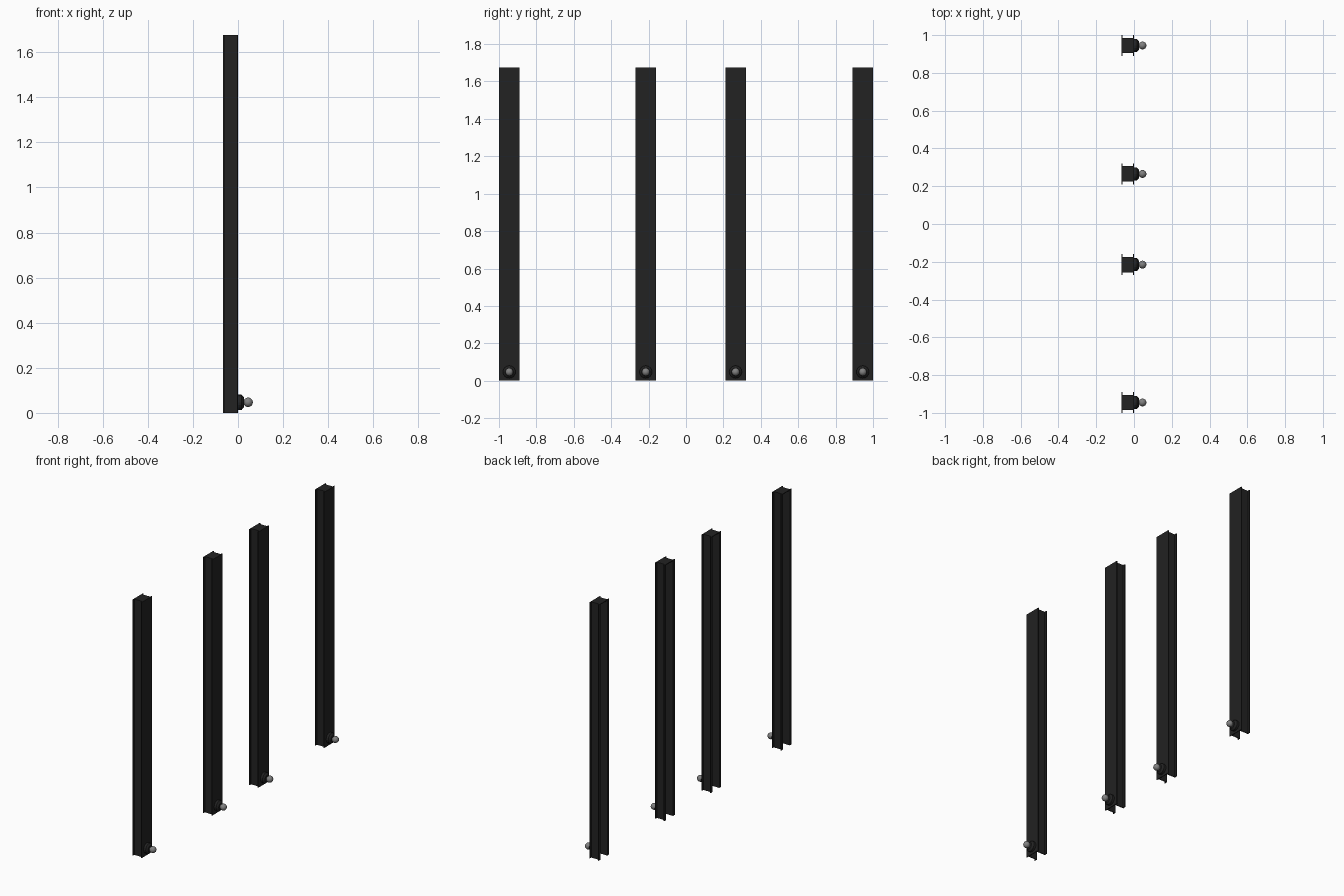
import bpy, bmesh, math
from mathutils import Matrix

if "Cube" in bpy.data.objects:
    bpy.data.objects.remove(bpy.data.objects["Cube"])

H, T = 1.676, 0.005            # post height, sheet thickness
XB, XF = -0.066, 0.001         # back and front of the channel
FL, WEB = 0.055, 0.041         # half widths: flange, channel


def material(name, c):
    m = bpy.data.materials.new(name)
    m.diffuse_color = (c, c, c, 1)
    m.use_nodes = True
    m.node_tree.nodes["Principled BSDF"].inputs["Base Color"].default_value = m.diffuse_color
    return m


black = material("black metal", 0.016)
grey = material("grey knob", 0.22)


def finish(bm, name, mat, smooth=False):
    bmesh.ops.recalc_face_normals(bm, faces=bm.faces)
    me = bpy.data.meshes.new(name)
    bm.to_mesh(me)
    bm.free()
    me.materials.append(mat)
    ob = bpy.data.objects.new(name, me)
    bpy.context.collection.objects.link(ob)
    for p in me.polygons:
        p.use_smooth = smooth
    return ob


def prism(name, profile, y, z0, z1):
    bm = bmesh.new()
    f = bm.faces.new([bm.verts.new((px, py + y, z0)) for px, py in profile])
    r = bmesh.ops.extrude_face_region(bm, geom=[f])
    for v in r["geom"]:
        if isinstance(v, bmesh.types.BMVert):
            v.co.z = z1
    return finish(bm, name, black)


def cone(bm, y, x0, x1, r0, r1):
    m = Matrix.Translation(((x0 + x1) / 2, y, 0.047)) @ Matrix.Rotation(math.pi / 2, 4, 'Y')
    bmesh.ops.create_cone(bm, cap_ends=True, segments=16, radius1=r0, radius2=r1,
                          depth=x1 - x0, matrix=m)


# hat-shaped channel, open to the back, with wide front flange and back lips
half = [(XF, FL), (XF - T, FL), (XF - T, WEB), (XB + T, WEB), (XB + T, FL),
        (XB, FL), (XB, WEB - T), (XF - T, WEB - T)]
channel = half + [(x, -y) for x, y in reversed(half)]
# closing plate at the top
side = half[:6]
cap = side + [(x, -y) for x, y in reversed(side)]

for i, y in enumerate((-0.945, -0.215, 0.265, 0.945), 1):
    prism(f"post_{i}", channel, y, 0, H - T)
    prism(f"post_cap_{i}", cap, y, H - T, H)
    # stepped base of the knob
    bm = bmesh.new()
    cone(bm, y, XF, 0.016, 0.034, 0.034)
    cone(bm, y, 0.016, 0.026, 0.034, 0.022)
    finish(bm, f"knob_base_{i}", black)
    # round knob
    bm = bmesh.new()
    bmesh.ops.create_uvsphere(bm, u_segments=16, v_segments=10, radius=0.021,
                              matrix=Matrix.Translation((0.045, y, 0.047)))
    finish(bm, f"knob_{i}", grey, True)
